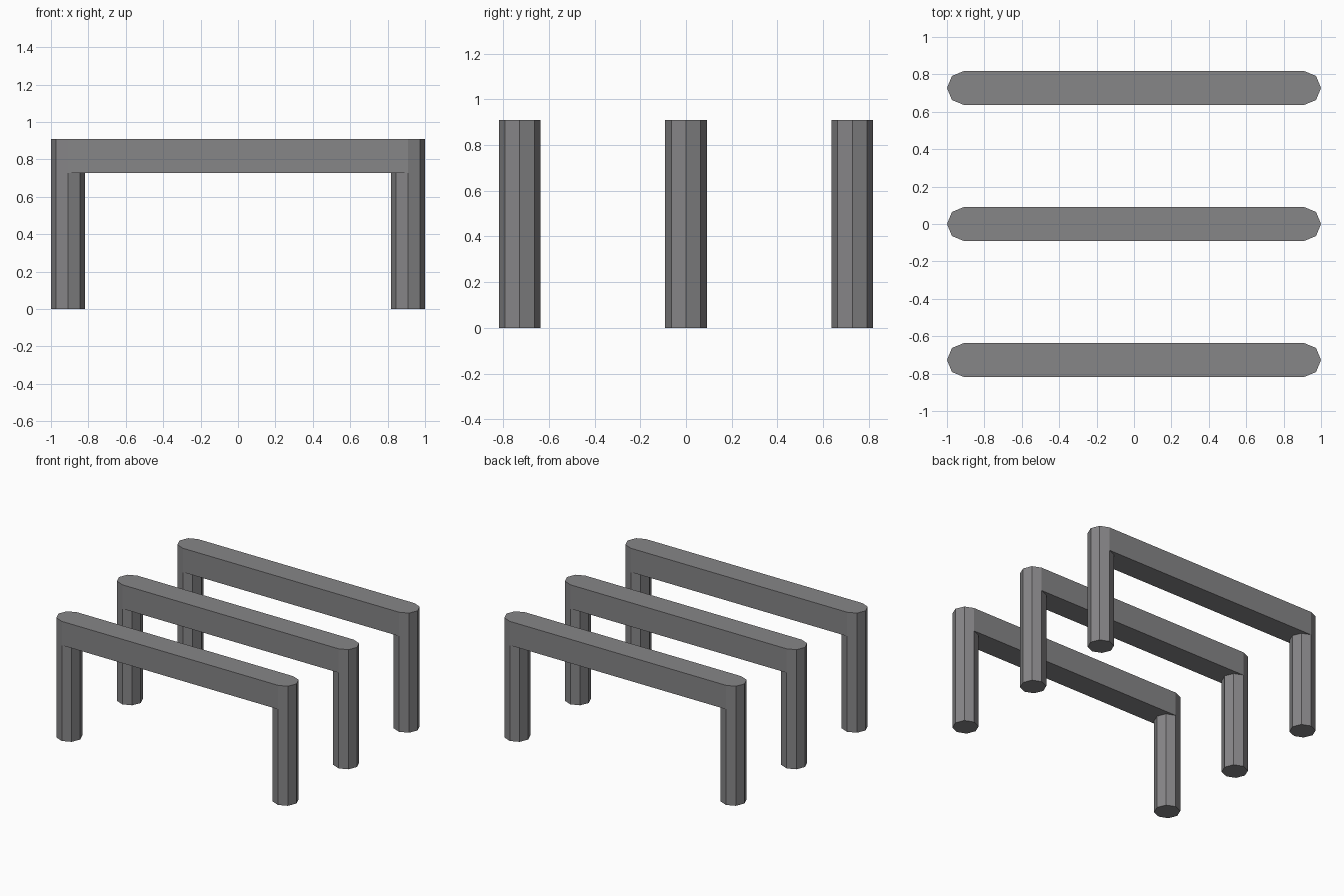
import bpy, bmesh
from math import cos, sin, pi

if "Cube" in bpy.data.objects:
    bpy.data.objects.remove(bpy.data.objects["Cube"])

R = 0.0909           # tube radius
X = 1 - R            # leg centre
H = 10 * R           # total height
SPACING = 8 * R      # distance between frames
RAIL_Z = H - 2 * R   # underside of the rail

grey = bpy.data.materials.new("dark_grey")
grey.diffuse_color = (0.24, 0.236, 0.244, 1)
grey.use_nodes = True
grey.node_tree.nodes["Principled BSDF"].inputs["Base Color"].default_value = grey.diffuse_color


def arc(cx, start, steps):
    """Octagon corners around (cx, 0), beginning at a given eighth turn."""
    return [(cx + R * cos((start + i) * pi / 4), R * sin((start + i) * pi / 4))
            for i in range(steps)]


def prism(name, outline, y, z0, z1, bottom=None, top=None):
    """Walls around an outline from z0 to z1, with optional end caps."""
    bm = bmesh.new()
    low, high = ([bm.verts.new((px, py, z)) for px, py in outline] for z in (z0, z1))
    n = len(outline)
    for i in range(n):
        j = (i + 1) % n
        bm.faces.new((low[i], low[j], high[j], high[i]))
    if top:
        bm.faces.new([bm.verts.new((px, py, z1)) for px, py in top])
    if bottom:
        bm.faces.new([bm.verts.new((px, py, z0)) for px, py in reversed(bottom)])
    bmesh.ops.remove_doubles(bm, verts=bm.verts[:], dist=1e-5)
    mesh = bpy.data.meshes.new(name)
    bm.to_mesh(mesh)
    bm.free()
    mesh.materials.append(grey)
    obj = bpy.data.objects.new(name, mesh)
    obj.location.y = y
    bpy.context.collection.objects.link(obj)


# Rail seen from above, and its underside cut away around the legs
rail = arc(X, -2, 5) + arc(-X, 2, 5)
underside = (arc(X, 2, 5) + arc(-X, -2, 5))[::-1]

# Three identical hoops, front to back
for label, y in (("front", -SPACING), ("middle", 0), ("back", SPACING)):
    # Flat-sided rail with half-octagon ends
    prism(f"{label}_rail", rail, y, RAIL_Z, H, bottom=underside, top=rail)
    # Octagonal legs, open where they meet the rail
    for side, x in (("left", -X), ("right", X)):
        leg = arc(x, 0, 8)
        prism(f"{label}_{side}_leg", leg, y, 0, RAIL_Z, bottom=leg)
